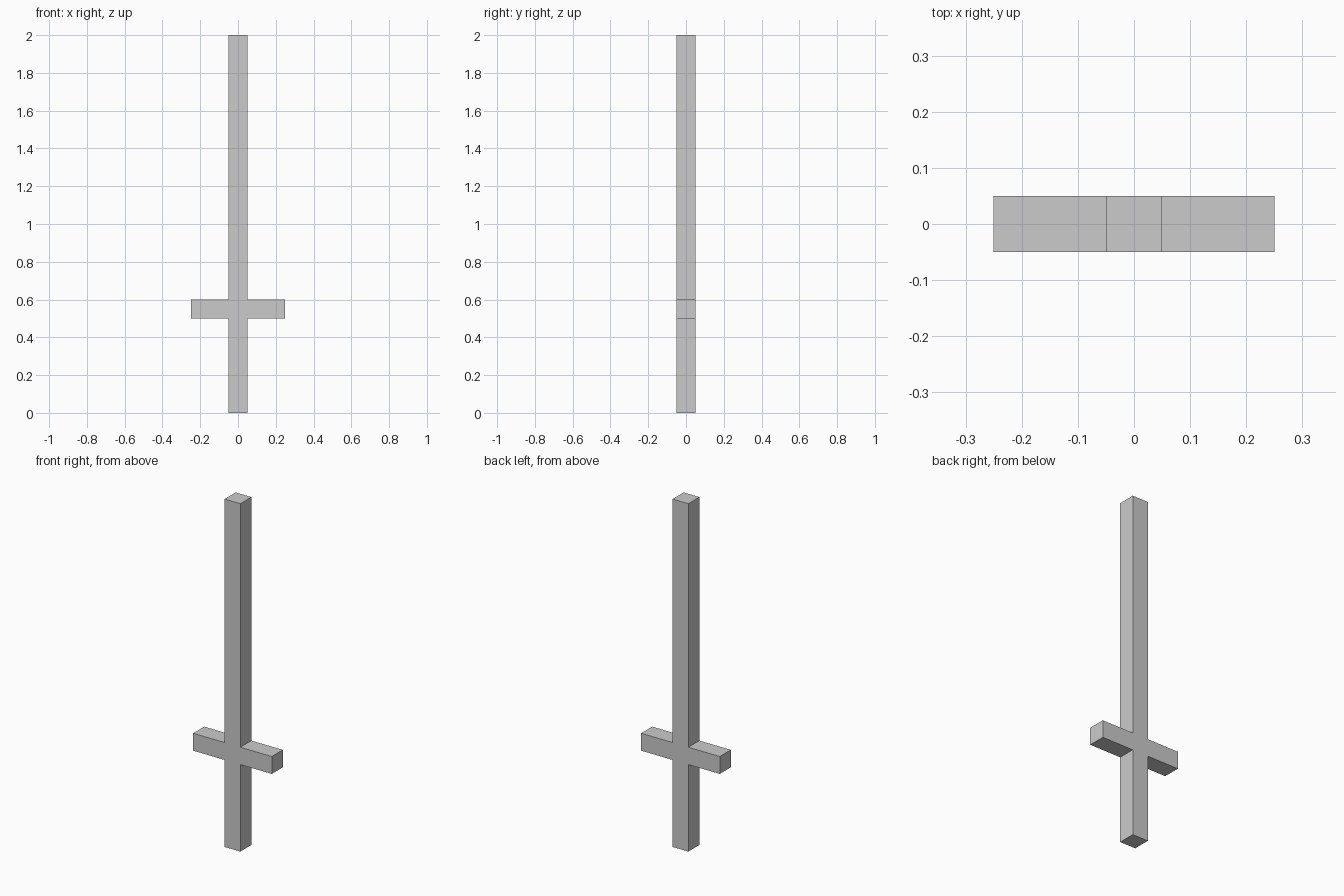
import bpy
import bmesh
from mathutils import Matrix, Vector

if "Cube" in bpy.data.objects:
    bpy.data.objects.remove(bpy.data.objects["Cube"])

HALF = 0.05          # half thickness of every bar
CROSS_Z = 0.55       # height of the crossing centre

# Each arm grows out of the central block: direction and length
ARMS = [
    (Vector((0, 0, 1)), 1.4),    # blade
    (Vector((0, 0, -1)), 0.5),   # grip
    (Vector((1, 0, 0)), 0.2),    # right guard
    (Vector((-1, 0, 0)), 0.2),   # left guard
]

# Central block
bm = bmesh.new()
bmesh.ops.create_cube(bm, size=2 * HALF, matrix=Matrix.Translation((0, 0, CROSS_Z)))
bm.normal_update()

# Extrude blade, grip and guard arms from the block
for direction, length in ARMS:
    centre = Vector((0, 0, CROSS_Z)) + direction * HALF
    face = next(f for f in bm.faces
                if (f.calc_center_median() - centre).length < 1e-4)
    tip = bmesh.ops.extrude_discrete_faces(bm, faces=[face])["faces"][0]
    bmesh.ops.translate(bm, verts=tip.verts, vec=direction * length)

bmesh.ops.recalc_face_normals(bm, faces=bm.faces)
mesh = bpy.data.meshes.new("sword")
bm.to_mesh(mesh)
bm.free()
sword = bpy.data.objects.new("sword", mesh)
bpy.context.collection.objects.link(sword)
